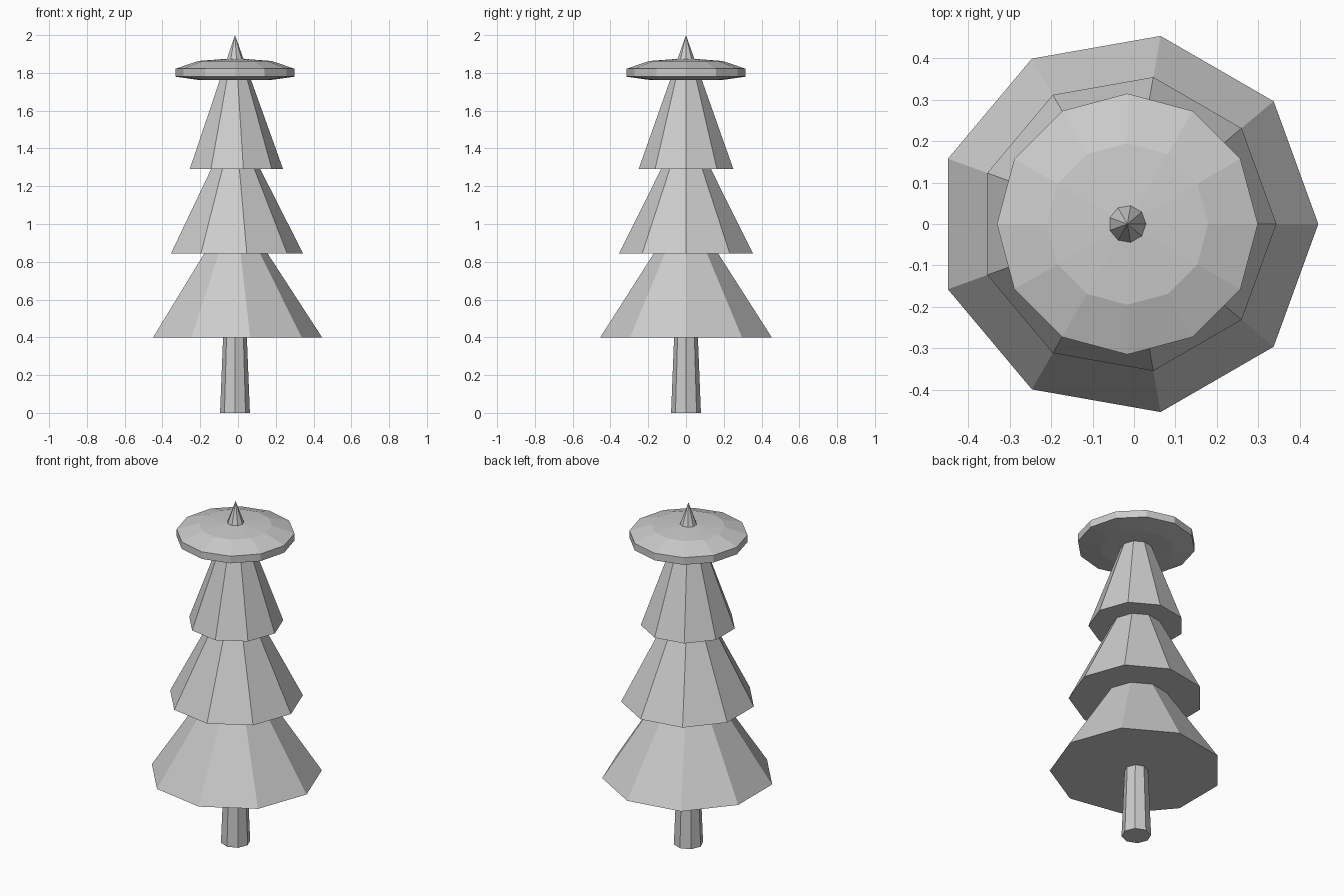
import bpy
import bmesh
import math

cube = bpy.data.objects.get("Cube")
if cube:
    bpy.data.objects.remove(cube, do_unlink=True)

AXIS_X = -0.016  # common axis of every part

grey = bpy.data.materials.new("light_grey")
grey.use_nodes = True
grey.diffuse_color = (0.6, 0.6, 0.6, 1)
grey.node_tree.nodes["Principled BSDF"].inputs["Base Color"].default_value = (0.6, 0.6, 0.6, 1)


def lathe(name, profile, sides):
    """Flat-faced solid of revolution from (radius, z) points, bottom to top."""
    bm = bmesh.new()
    rings = []
    for radius, z in profile:
        count = sides if radius > 0 else 1
        rings.append([bm.verts.new((radius * math.cos(math.tau * i / sides),
                                    radius * math.sin(math.tau * i / sides), z))
                      for i in range(count)])
    for low, high in zip(rings, rings[1:]):
        for i in range(sides):
            j = (i + 1) % sides
            if len(high) == 1:
                bm.faces.new((low[i], low[j], high[0]))
            else:
                bm.faces.new((low[i], low[j], high[j], high[i]))
    # Close the open ends
    bm.faces.new(rings[0][::-1])
    if len(rings[-1]) > 1:
        bm.faces.new(rings[-1])
    bmesh.ops.recalc_face_normals(bm, faces=bm.faces)
    mesh = bpy.data.meshes.new(name)
    bm.to_mesh(mesh)
    bm.free()
    mesh.materials.append(grey)
    obj = bpy.data.objects.new(name, mesh)
    obj.location.x = AXIS_X
    bpy.context.collection.objects.link(obj)
    return obj


# Tapered trunk
lathe("trunk", [(0.079, 0), (0.059, 0.5)], 8)

# Three stacked foliage cones; the top one pokes through the disc as a spire
TIER_HEIGHT = 0.71
for name, radius, base in (("lower_foliage", 0.461, 0.4),
                           ("middle_foliage", 0.36, 0.845),
                           ("upper_foliage", 0.255, 1.29)):
    lathe(name, [(radius, base), (0, base + TIER_HEIGHT)], 9)

# Shallow domed disc near the tip
lathe("top_disc", [(0.195, 1.763), (0.315, 1.78), (0.315, 1.822),
                   (0.195, 1.863), (0, 1.878)], 12)
